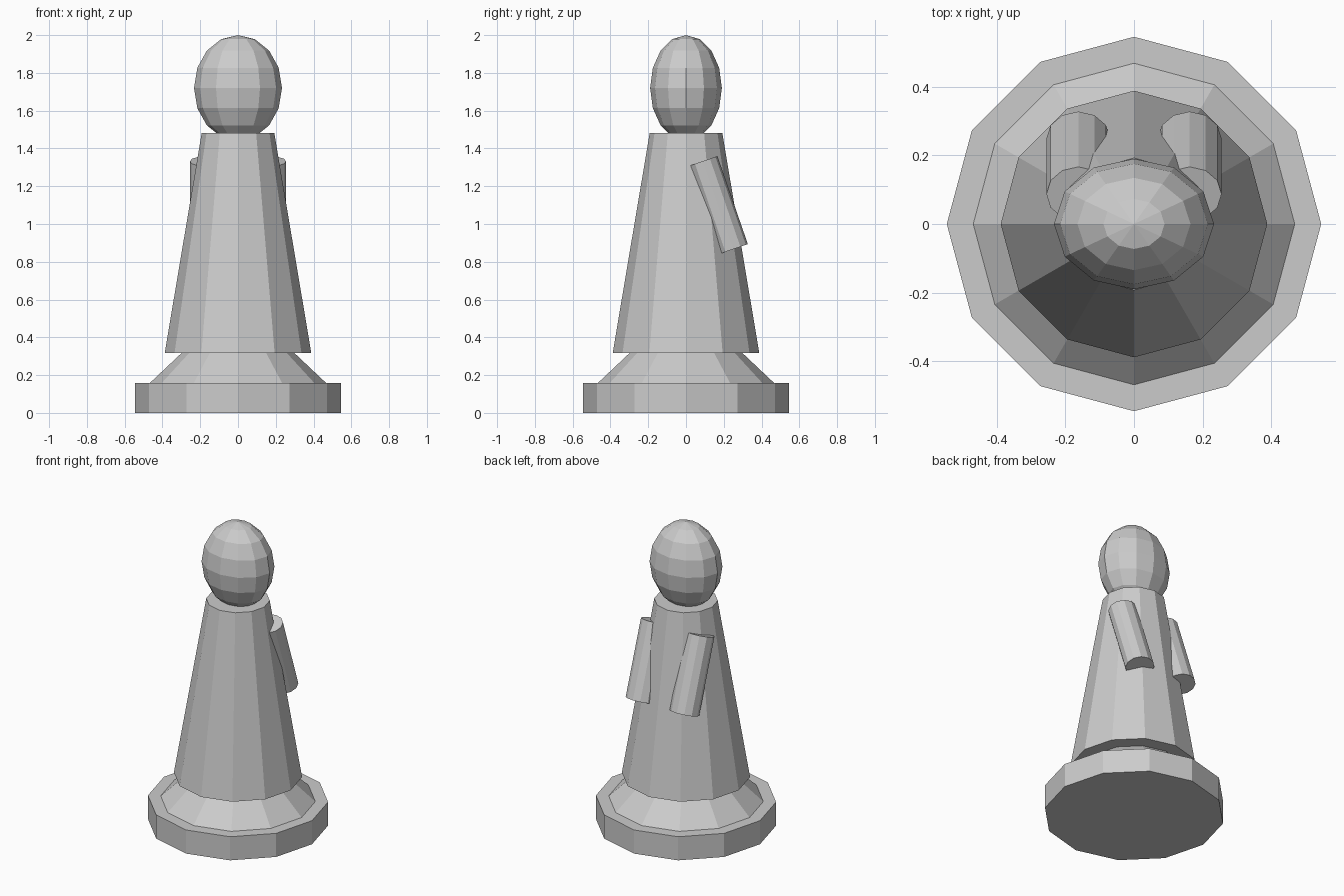
import bpy
from math import atan2, hypot, pi

cube = bpy.data.objects.get("Cube")
if cube:
    bpy.data.objects.remove(cube, do_unlink=True)

SIDES = 12

# One plain grey for the whole piece
GREY = (0.6, 0.6, 0.6, 1.0)
grey = bpy.data.materials.new("plain grey")
grey.use_nodes = True
grey.diffuse_color = GREY
grey.node_tree.nodes["Principled BSDF"].inputs["Base Color"].default_value = GREY


def finish(name):
    obj = bpy.context.object
    obj.name = name
    obj.data.name = name
    obj.data.materials.append(grey)
    return obj


def frustum(name, bottom, top, low, high):
    """Upright faceted cone section between two heights."""
    bpy.ops.mesh.primitive_cone_add(
        vertices=SIDES, radius1=bottom, radius2=top, depth=high - low,
        location=(0, 0, (low + high) / 2))
    return finish(name)


# Base, collar and tapering robe
frustum("base", 0.545, 0.545, 0.0, 0.157)
frustum("collar", 0.468, 0.29, 0.157, 0.325)
frustum("robe", 0.388, 0.192, 0.317, 1.483)

# Egg-shaped head
bpy.ops.mesh.primitive_uv_sphere_add(
    segments=SIDES, ring_count=8, radius=1, location=(0, 0, 1.72))
bpy.context.object.scale = (0.233, 0.19, 0.28)
finish("head")

# Arms, slanting down and away from the back of the robe
top_y, top_z = 0.087, 1.332
end_y, end_z = 0.248, 0.866
length = hypot(end_y - top_y, top_z - end_z)
tilt = atan2(end_y - top_y, top_z - end_z)
for side, name in ((1, "left_arm"), (-1, "right_arm")):
    bpy.ops.mesh.primitive_cylinder_add(
        vertices=SIDES, radius=1, depth=1,
        location=(side * 0.162, (top_y + end_y) / 2, (top_z + end_z) / 2),
        rotation=(tilt, 0, 0))
    bpy.context.object.scale = (0.093, 0.084, length)
    finish(name)
